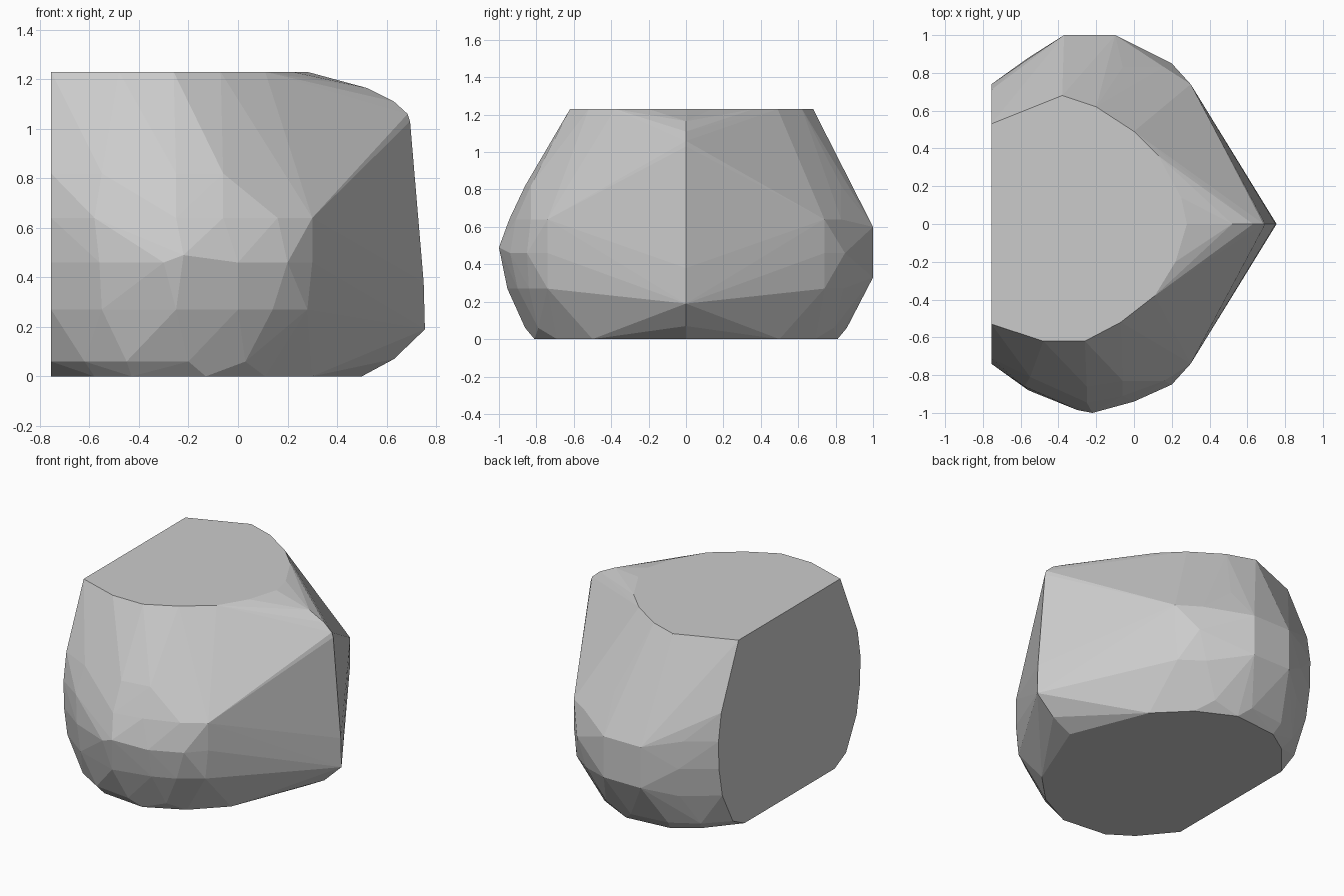
import bpy, bmesh

if "Cube" in bpy.data.objects:
    bpy.data.objects.remove(bpy.data.objects["Cube"])

# Faceted boulder: convex hull around stacked outlines, flat top, base and left cut
points = []

# Flat top outline
top = [(-.755, -.53), (-.48, -.62), (-.26, -.62), (-.07, -.52), (.11, -.38),
       (.22, -.2), (.28, 0), (.25, .14), (.13, .36), (0, .49),
       (-.2, .62), (-.38, .68), (-.755, .53)]
points += [(x, y, 1.23) for x, y in top]

# Side outlines by height, mirrored front to back
rings = {
    0.00: [(.3, .5), (.11, .69), (-.13, .81), (-.43, .78), (-.58, .68), (-.755, .47)],
    0.06: [(.03, .79), (-.2, .86), (-.45, .83), (-.62, .73), (-.755, .59)],
    0.27: [(.28, .74), (.14, .84), (0, .90), (-.25, .955), (-.55, .855), (-.755, .7)],
    0.46: [(.3, .74), (.2, .85), (0, .94), (-.3, .985), (-.56, .88), (-.755, .735)],
    0.64: [(.3, .74), (.16, .83), (-.06, .91), (-.25, .945), (-.58, .86), (-.755, .74)],
    0.82: [(.14, .68), (-.06, .83), (-.25, .86), (-.55, .81), (-.755, .71)],
}
for z, ring in rings.items():
    points += [(x, s * y, z) for x, y in ring for s in (-1, 1)]

# Bulges: a ridge in front, a flat spot at the back
points += [(-.22, -1, .49)]
points += [(x, 1, z) for x in (-.37, -.1) for z in (.33, .6)]

# Sharp keel on the right
keel = [(.52, 1.165), (.63, 1.11), (.685, 1.06), (.695, 1.03),
        (.75, .38), (.755, .19), (.63, .07), (.5, 0)]
points += [(x, 0, z) for x, z in keel]

bm = bmesh.new()
for p in points:
    bm.verts.new(p)
hull = bmesh.ops.convex_hull(bm, input=bm.verts)
loose = [v for v in bm.verts if not v.link_faces]
bmesh.ops.delete(bm, geom=loose, context='VERTS')
# Merge coplanar triangles into clean flat facets
bmesh.ops.dissolve_limit(bm, angle_limit=0.02, verts=bm.verts, edges=bm.edges)
bmesh.ops.recalc_face_normals(bm, faces=bm.faces)

mesh = bpy.data.meshes.new("boulder")
bm.to_mesh(mesh)
bm.free()
bpy.context.collection.objects.link(bpy.data.objects.new("boulder", mesh))
